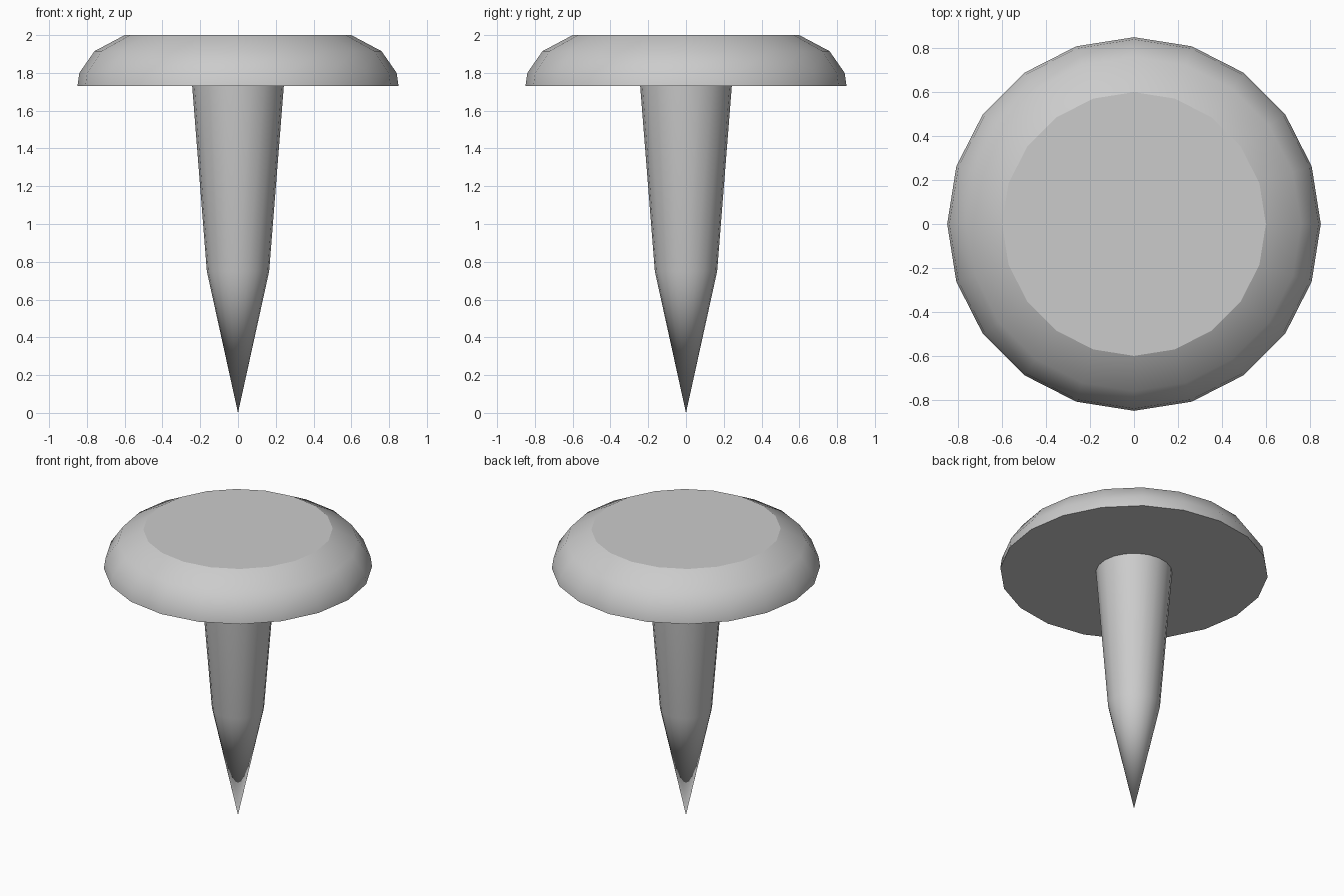
import bpy, bmesh
from math import cos, sin, tau

if "Cube" in bpy.data.objects:
    bpy.data.objects.remove(bpy.data.objects["Cube"])

SIDES = 20


def lathe(name, rings, cap_bottom=False, cap_top=False):
    """Revolve (radius, z) points around z; a zero radius becomes a point."""
    bm = bmesh.new()
    loops = []
    for r, z in rings:
        n = SIDES if r > 0 else 1
        loops.append([bm.verts.new((r * cos(tau * i / SIDES), r * sin(tau * i / SIDES), z))
                      for i in range(n)])
    for a, b in zip(loops, loops[1:]):
        for i in range(SIDES):
            j = (i + 1) % SIDES
            lower = [a[i], a[j]] if len(a) > 1 else [a[0]]
            f = bm.faces.new(lower + [b[j], b[i]])
            f.smooth = True
    # Flat caps with crisp rims
    caps = []
    if cap_bottom:
        caps.append(bm.faces.new(loops[0][::-1]))
    if cap_top:
        caps.append(bm.faces.new(loops[-1]))
    for cap in caps:
        for e in cap.edges:
            e.smooth = False
    mesh = bpy.data.meshes.new(name)
    bm.to_mesh(mesh)
    bm.free()
    obj = bpy.data.objects.new(name, mesh)
    bpy.context.collection.objects.link(obj)
    return obj


# Rounded head with flat top and underside
lathe("head", [(0.85, 1.73), (0.84, 1.80), (0.76, 1.915), (0.60, 2.0)], True, True)

# Tapered shank ending in a sharp point
lathe("shank", [(0, 0), (0.165, 0.75), (0.243, 1.735)], cap_top=True)
